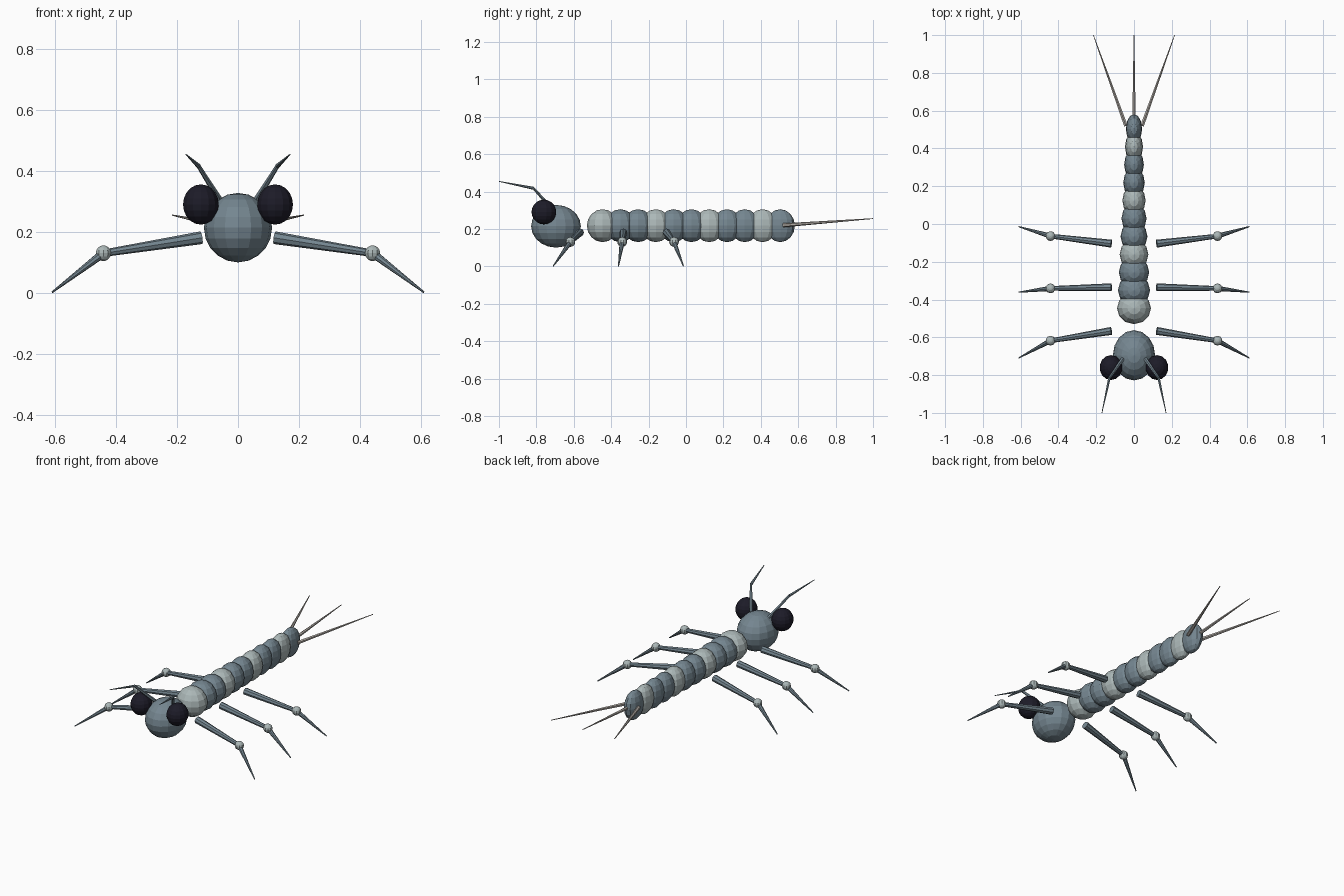
import bpy
from mathutils import Vector

if "Cube" in bpy.data.objects:
    bpy.data.objects.remove(bpy.data.objects["Cube"])


def material(name, rgb):
    m = bpy.data.materials.new(name)
    m.diffuse_color = (*[(c / 255) ** 2.2 for c in rgb], 1)
    m.use_nodes = True
    m.node_tree.nodes["Principled BSDF"].inputs["Base Color"].default_value = m.diffuse_color
    return m


SLATE = material("slate", (116, 133, 143))
PALE = material("pale_grey", (170, 182, 182))
EYE = material("eye_black", (34, 33, 44))
TAIL = material("warm_grey", (178, 172, 166))


def ball(name, loc, radii, mat, segments=12, rings=8):
    bpy.ops.mesh.primitive_uv_sphere_add(segments=segments, ring_count=rings,
                                         radius=1, location=loc)
    ob = bpy.context.object
    ob.name = name
    ob.scale = radii
    ob.data.materials.append(mat)
    return ob


def taper(name, a, b, r1, r2, mat, sides=8):
    """Tapered rod from a to b."""
    a, b = Vector(a), Vector(b)
    d = b - a
    bpy.ops.mesh.primitive_cone_add(vertices=sides, radius1=r1, radius2=r2,
                                    depth=d.length, location=(a + b) / 2)
    ob = bpy.context.object
    ob.name = name
    ob.rotation_euler = d.to_track_quat('Z', 'Y').to_euler()
    ob.data.materials.append(mat)
    return ob


# Head
ball("head", (0, -0.695, 0.215), (0.112, 0.133, 0.114), SLATE, 16, 10)

# Abdomen: equal-height segments narrowing towards the tail
for i in range(11):
    t = i / 10
    ball(f"body_segment_{i + 1}", (0, -0.446 + 0.095 * i, 0.218),
         (0.09 - 0.047 * t, 0.084 - 0.006 * t, 0.088),
         PALE if i % 3 == 0 else SLATE)

# Leg rows: hip, knee and foot positions along y
LEGS = {"front": (-0.566, -0.618, -0.709),
        "middle": (-0.335, -0.341, -0.361),
        "rear": (-0.104, -0.064, -0.014)}

for side, s in (("left", 1), ("right", -1)):
    # Eyes
    ball(f"{side}_eye", (0.122 * s, -0.76, 0.291), (0.06, 0.066, 0.066), EYE, 14, 10)

    # Antennae in two lengths
    elbow = (0.13 * s, -0.815, 0.418)
    taper(f"{side}_antenna_base", (0.06 * s, -0.715, 0.305), elbow, 0.011, 0.007, SLATE, 6)
    taper(f"{side}_antenna_tip", elbow, (0.17 * s, -1.0, 0.455), 0.008, 0.002, SLATE, 6)

    # Legs
    for row, (hip, knee, foot) in LEGS.items():
        k = (0.442 * s, knee, 0.131)
        taper(f"{side}_{row}_upper_leg", (0.12 * s, hip, 0.182), k, 0.021, 0.012, SLATE)
        ball(f"{side}_{row}_knee", k, (0.026,) * 3, PALE, 10, 8)
        taper(f"{side}_{row}_lower_leg", k, (0.61 * s, foot, 0.003), 0.014, 0.003, SLATE)

    # Outer tail filaments
    taper(f"{side}_tail_filament", (0.043 * s, 0.52, 0.22), (0.215 * s, 1.0, 0.256),
          0.011, 0.002, TAIL, 6)

# Centre tail filament
taper("centre_tail_filament", (0, 0.52, 0.22), (0, 1.0, 0.256), 0.011, 0.002, TAIL, 6)
